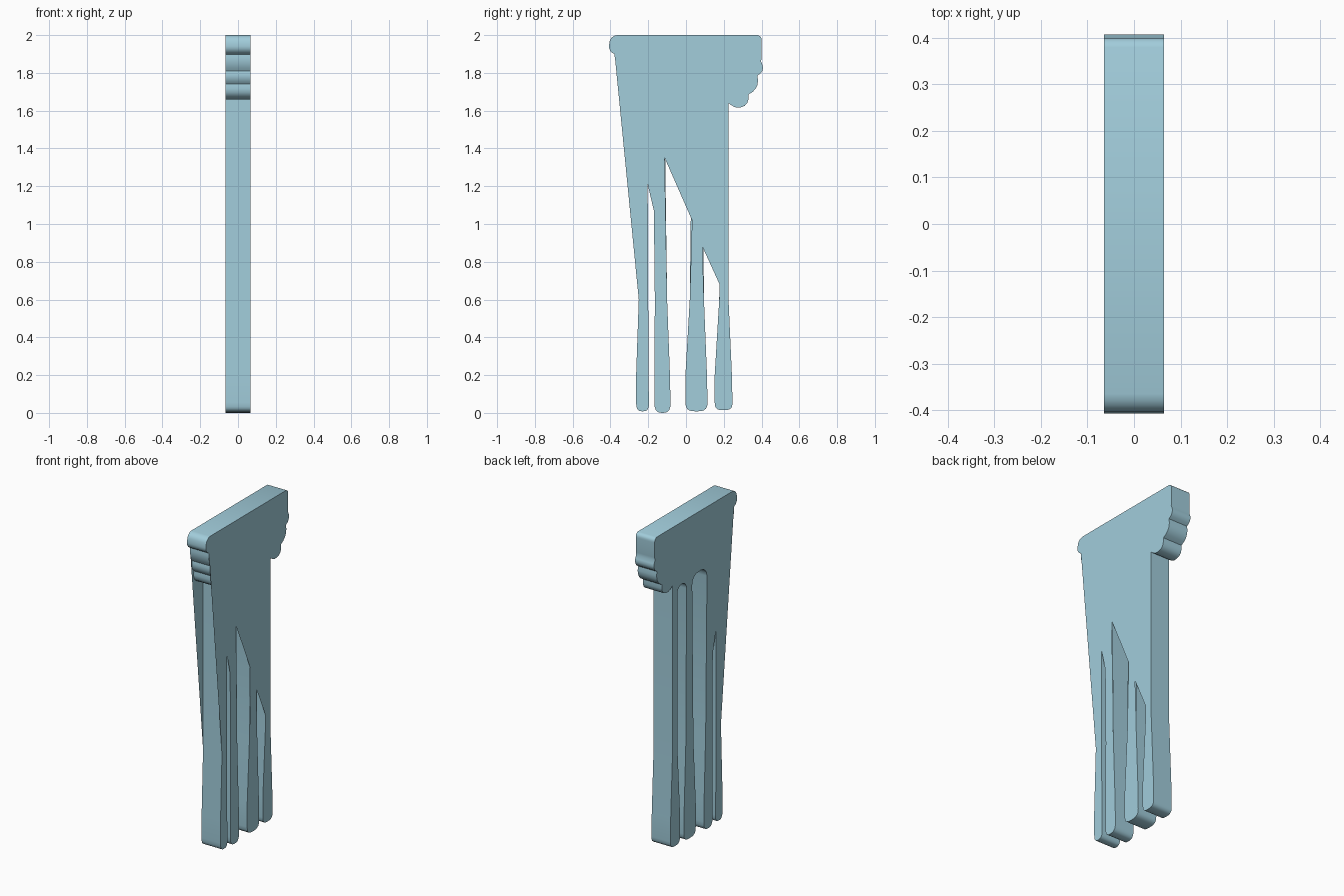
import bpy, bmesh, math

if "Cube" in bpy.data.objects:
    bpy.data.objects.remove(bpy.data.objects["Cube"])

HALF = 0.065          # half thickness in x

mat = bpy.data.materials.new("pale blue")
mat.diffuse_color = (0.36, 0.61, 0.71, 1)
mat.use_nodes = True
mat.node_tree.nodes["Principled BSDF"].inputs["Base Color"].default_value = mat.diffuse_color

# legs: left top, left waist, left foot, right foot, right waist, right top
LEGS = [(-.250, -.250, -.264, -.196, -.200, -.203),
        (-.170, -.165, -.167, -.082, -.100, -.113),
        (.032, .020, -.003, .114, .095, .087),
        (.178, .176, .152, .246, .225, .225)]
SLOTS = [(1.21, 1.07), (1.35, 1.02), (.88, .68)]   # slanted slot tops
ARCH = 1.57                                         # true slot springing


def bow(a, b, bulge, n=5):
    """Points after a up to b on a curve bulging to the right of a->b."""
    dy, dz = b[0] - a[0], b[1] - a[1]
    out = []
    for i in range(1, n + 1):
        t = i / n
        s = 4 * t * (1 - t) * bulge
        out.append((a[0] + dy * t + dz * s, a[1] + dz * t - dy * s))
    return out


def chain(start, steps):
    pts = [start]
    for y, z, bulge in steps:
        if bulge:
            pts += bow(pts[-1], (y, z), bulge)
        else:
            pts.append((y, z))
    return pts


def foot(leg, bottom):
    lt, lw, lf, rf, rw, rt = leg
    c, w, h = (lf + rf) / 2, (rf - lf) / 2, .055 - bottom
    pts = [(lw, .6), (lf, .2)]
    for i in range(11):
        t = math.pi * i / 10
        co, si = math.cos(t), max(math.sin(t), 0)
        pts.append((c - w * math.copysign(abs(co) ** .7, co),
                    .055 - h * si ** .7))
    return pts + [(rf - .003, .2), (rw, .6)]


def outline(front, slanted):
    """front: points of front edge; slanted: slots whose top is cut low."""
    pts = chain((-.365, 2), [(-.406, 1.955, .2), (-.38, 1.9, .2)])
    pts += front
    for i, leg in enumerate(LEGS):
        pts += foot(leg, (.008, 0, .008, .014)[i])
        if i == 3:
            break
        y0, y1 = leg[5], LEGS[i + 1][0]
        if i in slanted:
            pts += [(y0, SLOTS[i][0]), (y1, SLOTS[i][1])]
        else:
            pts.append((y0, ARCH))
            m = min(.06, (y1 - y0) / 2)
            for k in range(1, 8):
                t = math.pi * k / 8
                yc = y0 + m if k <= 4 else y1 - m
                pts.append((yc - m * math.cos(t), ARCH + m * math.sin(t)))
            pts.append((y1, ARCH))
    # stepped back moulding
    pts += chain((.225, 1.64), [(.265, 1.617, .05), (.33, 1.685, .3),
                                (.378, 1.785, .2), (.397, 1.86, .25),
                                (.4, 1.88, 0), (.4, 1.97, 0), (.38, 2, .2)])
    return pts


def make(name, bm):
    me = bpy.data.meshes.new(name)
    bm.to_mesh(me)
    bm.free()
    ob = bpy.data.objects.new(name, me)
    bpy.context.collection.objects.link(ob)
    me.materials.append(mat)
    return ob


def sheet(name, pts, x):
    bm = bmesh.new()
    vs = [bm.verts.new((x, y, z)) for y, z in pts]
    face = bm.faces.new(vs if x > 0 else vs[::-1])
    face.normal_update()
    bmesh.ops.triangulate(bm, faces=[face])
    make(name, bm)


# edge wall follows the full outline with recessed stepped front moulding
moulding = chain((-.376, 1.898), [(-.357, 1.81, .1), (-.34, 1.74, .15),
                                  (-.29, 1.66, .25), (-.25, 1.665, 0)])
wall = outline(moulding, ())
bm = bmesh.new()
a = [bm.verts.new((HALF, y, z)) for y, z in wall]
b = [bm.verts.new((-HALF, y, z)) for y, z in wall]
for i in range(len(wall)):
    j = (i + 1) % len(wall)
    bm.faces.new((a[i], b[i], b[j], a[j]))
ob = make("edge_wall", bm)
bpy.context.view_layer.objects.active = ob
ob.select_set(True)
bpy.ops.object.shade_smooth_by_angle(angle=math.radians(35))

# side sheets: straight sloping front edge, slots partly covered
slope = [(-.375, 1.87)]
sheet("right_side", outline(slope, (0, 1, 2)), HALF)
sheet("left_side", outline(slope, (0,)), -HALF)
